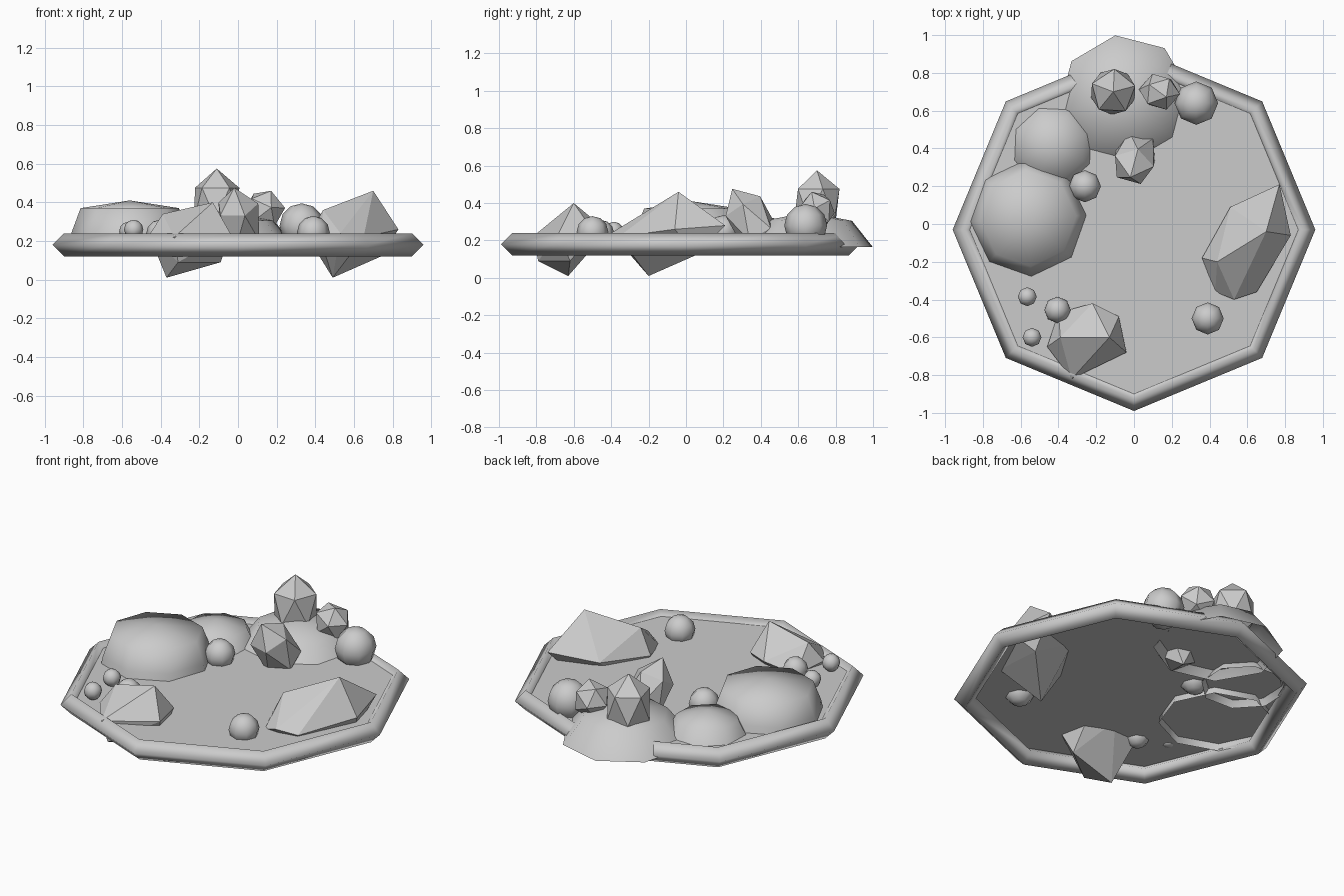
import bpy, bmesh, math
from mathutils import Vector

if "Cube" in bpy.data.objects:
    bpy.data.objects.remove(bpy.data.objects["Cube"])

CY = -0.03  # tray centre in y


def finish(name, bm, smooth=None):
    me = bpy.data.meshes.new(name)
    bmesh.ops.recalc_face_normals(bm, faces=bm.faces[:])
    for f in bm.faces:
        f.smooth = smooth is not None
    bm.to_mesh(me)
    bm.free()
    ob = bpy.data.objects.new(name, me)
    bpy.context.collection.objects.link(ob)
    return ob


def hull(name, pts):
    bm = bmesh.new()
    for p in pts:
        bm.verts.new(p)
    res = bmesh.ops.convex_hull(bm, input=bm.verts[:])
    junk = [v for v in res["geom_interior"] if isinstance(v, bmesh.types.BMVert)]
    bmesh.ops.delete(bm, geom=junk, context='VERTS')
    return finish(name, bm)


def crystal(name, loc, scale, rot=(0, 0, 0)):
    bm = bmesh.new()
    bmesh.ops.create_icosphere(bm, subdivisions=1, radius=1)
    ob = finish(name, bm)
    ob.location, ob.scale = loc, scale
    ob.rotation_euler = [math.radians(a) for a in rot]
    return ob


def ball(name, loc, r):
    bm = bmesh.new()
    bmesh.ops.create_uvsphere(bm, u_segments=8, v_segments=6, radius=r)
    ob = finish(name, bm, True)
    ob.location = loc
    return ob


def mound(name, cx, cy, profile, top, phase):
    # open-bottomed dome from 8-sided rings (radius, z)
    bm = bmesh.new()
    rings = []
    for r, z in profile:
        rings.append([bm.verts.new((cx + r * math.cos(math.radians(phase + 45 * i)),
                                    cy + r * math.sin(math.radians(phase + 45 * i)), z))
                      for i in range(8)])
    tip = bm.verts.new((cx, cy, top))
    for a, b in zip(rings, rings[1:]):
        for i in range(8):
            j = (i + 1) % 8
            bm.faces.new((a[i], a[j], b[j], b[i]))
    for i in range(8):
        bm.faces.new((rings[-1][i], rings[-1][(i + 1) % 8], tip))
    return finish(name, bm, True)


# octagonal rim and floor of the tray
bpy.ops.mesh.primitive_torus_add(major_segments=8, minor_segments=4,
                                 major_radius=0.9, minor_radius=0.06,
                                 location=(0, CY, 0.18))
rim = bpy.context.object
rim.name = "tray_rim"
bpy.ops.object.shade_smooth()

bm = bmesh.new()
bm.faces.new([bm.verts.new((0.88 * math.cos(i * math.pi / 4),
                            CY + 0.88 * math.sin(i * math.pi / 4), 0.21))
              for i in range(8)])
finish("tray_floor", bm)

# moss mounds
mound("mound_left", -0.56, 0.03, [(0.315, 0.17), (0.30, 0.25), (0.255, 0.37)], 0.41, 3)
mound("mound_middle", -0.43, 0.41, [(0.235, 0.17), (0.175, 0.29)], 0.335, 20)
mound("mound_back", -0.05, 0.65, [(0.352, 0.165), (0.24, 0.305)], 0.35, 8)

# large faceted rocks sunk through the floor
hull("rock_right", [(0.70, -0.04, 0.46), (0.77, 0.21, 0.28), (0.83, -0.06, 0.26),
                    (0.65, -0.36, 0.22), (0.53, -0.40, 0.24), (0.43, -0.36, 0.20),
                    (0.36, -0.18, 0.22), (0.44, -0.2, 0.36), (0.51, 0.09, 0.24),
                    (0.74, 0.05, 0.12), (0.49, -0.20, 0.01)])
hull("rock_front", [(-0.13, -0.60, 0.40), (-0.22, -0.42, 0.25), (-0.08, -0.49, 0.24),
                    (-0.04, -0.68, 0.24), (-0.33, -0.82, 0.22), (-0.46, -0.65, 0.23),
                    (-0.39, -0.60, 0.34), (-0.40, -0.47, 0.2),
                    (-0.09, -0.62, 0.09), (-0.31, -0.79, 0.09), (-0.37, -0.63, 0.01)])

# crystals at the back
crystal("crystal_tall", (-0.11, 0.70, 0.395), (0.135, 0.135, 0.18), (0, 0, 15))
crystal("crystal_small", (0.135, 0.70, 0.36), (0.11, 0.1, 0.11), (15, 20, 0))
crystal("crystal_leaning", (0.005, 0.35, 0.30), (0.125, 0.125, 0.205), (30, -8, 0))

# pebbles
for i, (x, y, z, r) in enumerate([(0.33, 0.64, 0.28, 0.115), (-0.26, 0.20, 0.25, 0.085),
                                  (0.39, -0.50, 0.245, 0.085), (-0.405, -0.455, 0.24, 0.07),
                                  (-0.565, -0.385, 0.25, 0.05), (-0.54, -0.60, 0.26, 0.05)]):
    ball("pebble_%d" % (i + 1), (x, y, z), r)
